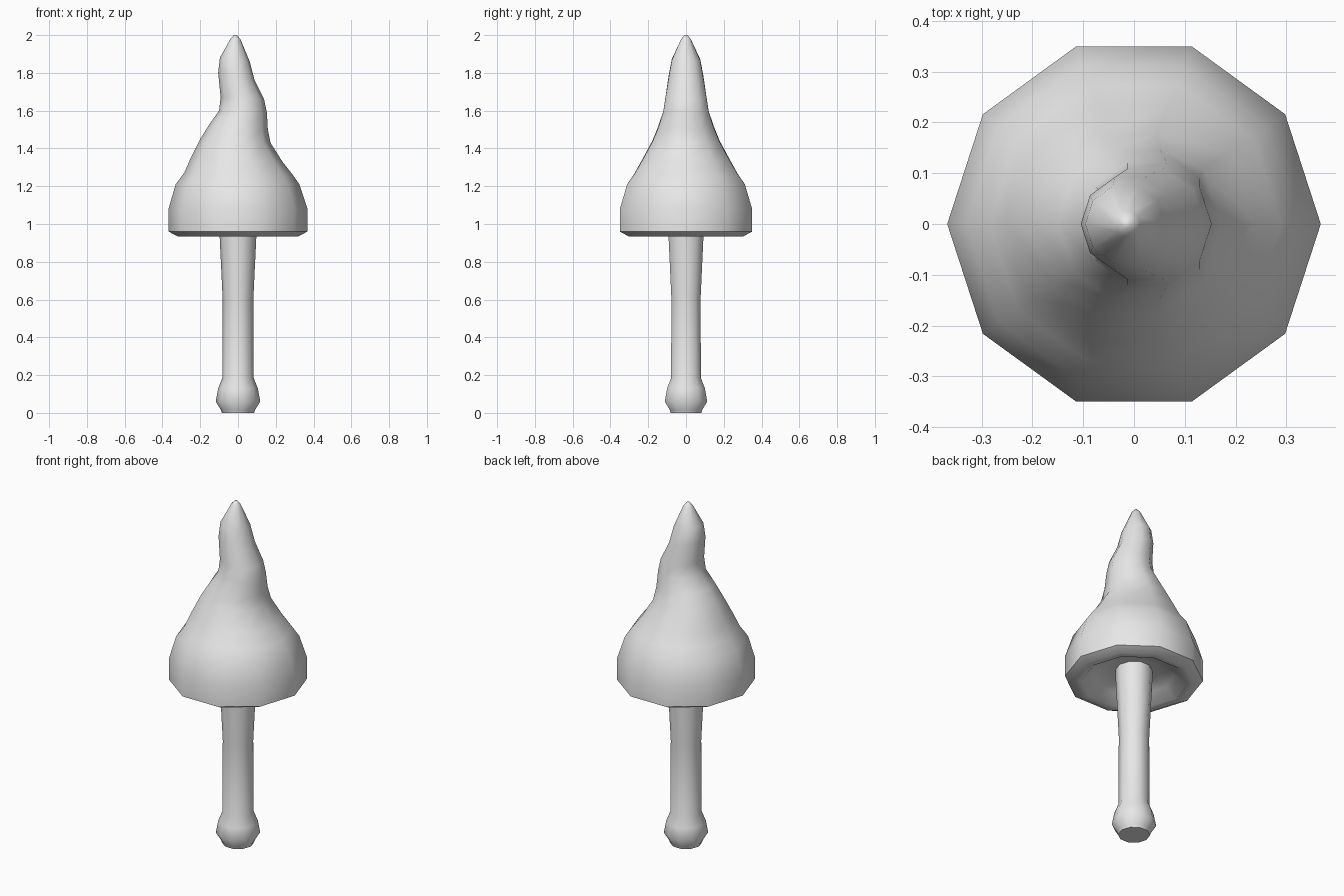
import bpy, bmesh, math

SIDES = 10

cube = bpy.data.objects.get("Cube")
if cube:
    bpy.data.objects.remove(cube)

grey = bpy.data.materials.new("plain grey")
grey.use_nodes = True
colour = (0.8, 0.8, 0.8, 1)
grey.diffuse_color = colour
grey.node_tree.nodes["Principled BSDF"].inputs["Base Color"].default_value = colour


def loft(name, rings):
    """Skin ten-sided rings, each given as left x, left z, right x, right z."""
    bm = bmesh.new()
    loops = []
    for xl, zl, xr, zr in rings:
        cx, cz, rx, dz = (xl + xr) / 2, (zl + zr) / 2, (xr - xl) / 2, (zr - zl) / 2
        loop = []
        for i in range(SIDES):
            a = math.tau * i / SIDES
            loop.append(bm.verts.new((cx + rx * math.cos(a), rx * math.sin(a),
                                      cz + dz * math.cos(a))))
        loops.append(loop)
    for low, high in zip(loops, loops[1:]):
        for i in range(SIDES):
            j = (i + 1) % SIDES
            bm.faces.new((low[i], low[j], high[j], high[i]))
    bm.faces.new(loops[0][::-1])
    bm.faces.new(loops[-1])
    bmesh.ops.recalc_face_normals(bm, faces=bm.faces)
    mesh = bpy.data.meshes.new(name)
    bm.to_mesh(mesh)
    bm.free()
    mesh.materials.append(grey)
    obj = bpy.data.objects.new(name, mesh)
    bpy.context.collection.objects.link(obj)
    bpy.ops.object.select_all(action='DESELECT')
    obj.select_set(True)
    bpy.context.view_layer.objects.active = obj
    bpy.ops.object.shade_smooth_by_angle(angle=math.radians(50))
    return obj


def level(radius, z):
    return (-radius, z, radius, z)


# Cap: hollow underside, rim, bell and crooked tip
loft("cap", [
    level(0.12, 1.01), level(0.22, 0.99), level(0.28, 0.937),
    level(0.32, 0.935), level(0.368, 0.96), level(0.368, 1.08),
    (-0.33, 1.21, 0.325, 1.21),
    (-0.285, 1.27, 0.29, 1.26),
    (-0.25, 1.35, 0.235, 1.33),
    (-0.2, 1.45, 0.172, 1.43),
    (-0.15, 1.53, 0.158, 1.5),
    (-0.1, 1.6, 0.153, 1.59),
    (-0.092, 1.67, 0.138, 1.66),
    (-0.105, 1.8, 0.088, 1.76),
    (-0.096, 1.88, 0.062, 1.86),
    (-0.04, 1.98, 0.012, 1.98),
    (-0.022, 2.0, -0.006, 2.0)])

# Stem: bulbous foot, slightly flared towards the top
loft("stem", [
    level(0.085, 0), level(0.09, 0.015), level(0.118, 0.06), level(0.105, 0.13),
    level(0.083, 0.185), level(0.081, 0.6), level(0.097, 0.93), level(0.1, 1.04)])
